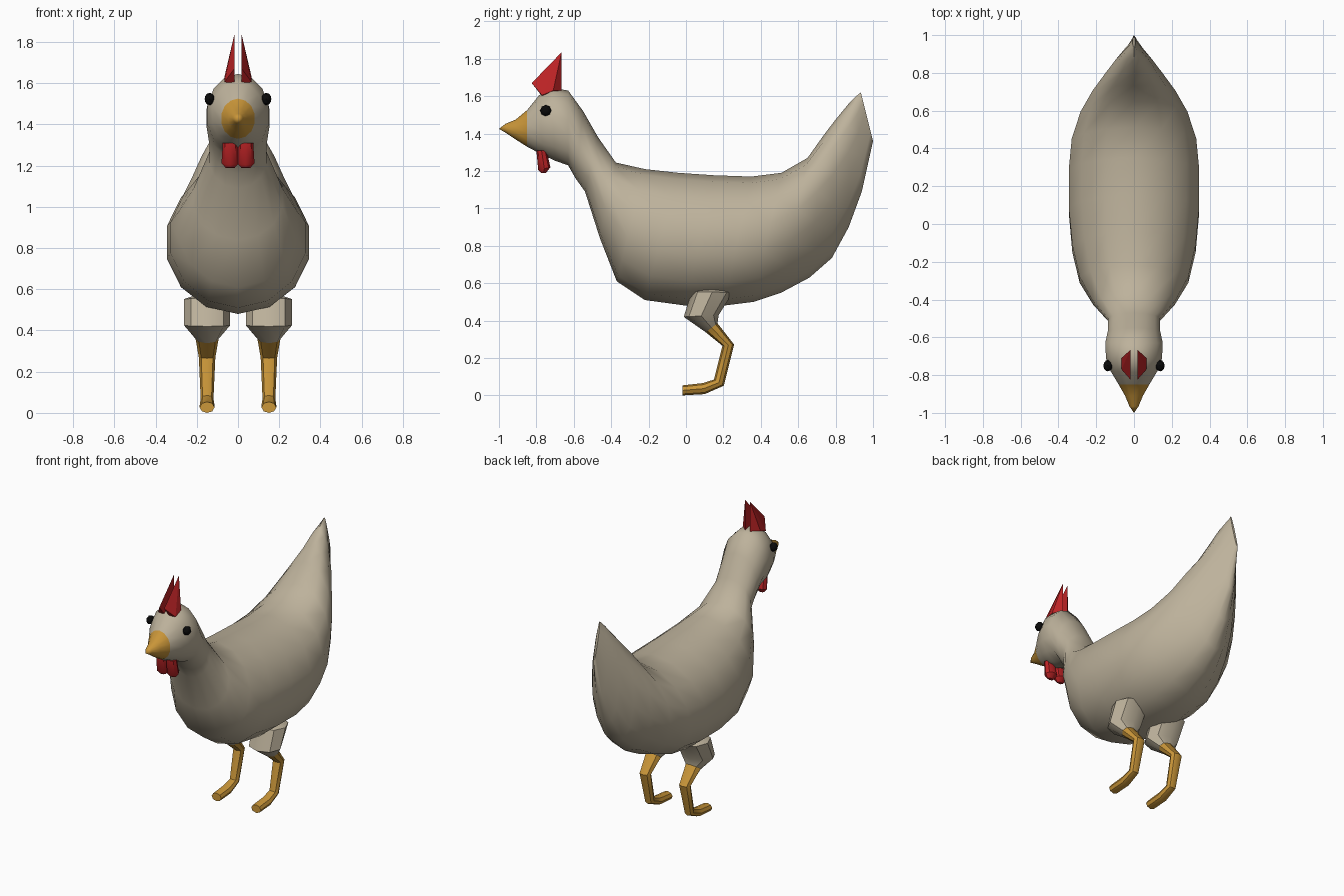
import bpy, bmesh, math
from mathutils import Vector

if "Cube" in bpy.data.objects:
    bpy.data.objects.remove(bpy.data.objects["Cube"])


def material(name, rgb):
    m = bpy.data.materials.new(name)
    m.diffuse_color = (*rgb, 1)
    m.use_nodes = True
    m.node_tree.nodes["Principled BSDF"].inputs["Base Color"].default_value = m.diffuse_color
    return m


CREAM = material("cream feathers", (0.51, 0.445, 0.33))
YELLOW = material("yellow horn", (0.58, 0.30, 0.04))
RED = material("red skin", (0.51, 0.017, 0.019))
BLACK = material("black eye", (0.003, 0.003, 0.003))


def finish(bm, name, mats, angle=40):
    bmesh.ops.recalc_face_normals(bm, faces=bm.faces)
    me = bpy.data.meshes.new(name)
    bm.to_mesh(me)
    bm.free()
    for m in mats:
        me.materials.append(m)
    ob = bpy.data.objects.new(name, me)
    bpy.context.collection.objects.link(ob)
    bpy.ops.object.select_all(action="DESELECT")
    ob.select_set(True)
    bpy.context.view_layer.objects.active = ob
    bpy.ops.object.shade_smooth_by_angle(angle=math.radians(angle))
    return ob


def loft(name, sections, sides, mats, cx=0.0, start=None, rule=None, angle=40):
    """Skin elliptical rings; a section is (y1, z1, y2, z2, half width)."""
    bm = bmesh.new()
    rings = []
    for y1, z1, y2, z2, w in sections:
        a, b = Vector((cx, y1, z1)), Vector((cx, y2, z2))
        mid, half = (a + b) / 2, (a - b) / 2
        ring = []
        for i in range(sides):
            t = 2 * math.pi * i / sides
            ring.append(bm.verts.new(mid + half * math.cos(t) + Vector((w * math.sin(t), 0, 0))))
        rings.append(ring)
    for r, s in zip(rings, rings[1:]):
        for i in range(sides):
            j = (i + 1) % sides
            bm.faces.new((r[i], r[j], s[j], s[i]))
    if start:
        tip = bm.verts.new((cx, *start))
        for i in range(sides):
            bm.faces.new((tip, rings[0][i], rings[0][(i + 1) % sides]))
    else:
        bm.faces.new(rings[0])
    bm.faces.new(rings[-1])
    if rule:
        for f in bm.faces:
            f.material_index = rule(f.calc_center_median())
    return finish(bm, name, mats, angle)


# Body with beak, head, neck and upswept tail as one skin
loft("body", [
    (-0.965, 1.452, -0.965, 1.405, 0.025),
    (-0.91, 1.475, -0.91, 1.368, 0.048),
    (-0.85, 1.525, -0.85, 1.33, 0.083),
    (-0.785, 1.605, -0.765, 1.285, 0.128),
    (-0.72, 1.645, -0.70, 1.255, 0.152),
    (-0.63, 1.63, -0.63, 1.23, 0.156),
    (-0.55, 1.52, -0.59, 1.16, 0.142),
    (-0.47, 1.38, -0.54, 1.09, 0.142),
    (-0.375, 1.245, -0.46, 0.84, 0.222),
    (-0.22, 1.21, -0.37, 0.61, 0.295),
    (-0.04, 1.19, -0.22, 0.51, 0.335),
    (0.15, 1.177, 0.0, 0.48, 0.354),
    (0.35, 1.17, 0.20, 0.48, 0.354),
    (0.51, 1.19, 0.36, 0.50, 0.338),
    (0.65, 1.27, 0.51, 0.55, 0.29),
    (0.735, 1.39, 0.66, 0.63, 0.225),
    (0.80, 1.475, 0.78, 0.735, 0.16),
    (0.87, 1.56, 0.87, 0.90, 0.10),
    (0.91, 1.60, 0.94, 1.09, 0.05),
    (0.935, 1.62, 1.0, 1.36, 0.008),
], 14, [CREAM, YELLOW], start=(-1.0, 1.425),
    rule=lambda c: 1 if c.y < -0.85 else 0, angle=50)

for side, s in (("right", 1), ("left", -1)):
    # Thigh
    loft(side + "_thigh", [
        (0.03, 0.555, 0.25, 0.55, 0.112),
        (-0.012, 0.42, 0.175, 0.43, 0.112),
        (0.105, 0.338, 0.168, 0.385, 0.058),
    ], 8, [CREAM], cx=0.15 * s, start=(0.145, 0.59))
    # Shank and foot
    loft(side + "_leg", [
        (0.10, 0.342, 0.165, 0.39, 0.057),
        (0.195, 0.265, 0.257, 0.272, 0.04),
        (0.15, 0.085, 0.202, 0.052, 0.031),
        (0.09, 0.066, 0.10, 0.007, 0.036),
        (-0.018, 0.054, -0.02, 0.0, 0.036),
    ], 8, [YELLOW], cx=0.15 * s)
    # Wattle
    loft(side + "_wattle", [
        (-0.80, 1.31, -0.745, 1.31, 0.036),
        (-0.79, 1.205, -0.725, 1.22, 0.042),
        (-0.775, 1.19, -0.75, 1.188, 0.022),
    ], 8, [RED], cx=0.038 * s)
    # Comb blade: flat inner face with an outward ridge
    bm = bmesh.new()
    for x, y, z in ((0.018, -0.825, 1.67), (0.018, -0.665, 1.835), (0.018, -0.665, 1.63),
                    (0.018, -0.77, 1.60), (0.066, -0.77, 1.605), (0.066, -0.71, 1.63)):
        bm.verts.new((x * s, y, z))
    bmesh.ops.convex_hull(bm, input=bm.verts)
    finish(bm, side + "_comb", [RED], 15)
    # Eye
    bm = bmesh.new()
    bmesh.ops.create_uvsphere(bm, u_segments=8, v_segments=6, radius=0.03)
    for v in bm.verts:
        v.co = Vector((v.co.z * 0.8 + 0.138 * s, v.co.y - 0.75, v.co.x + 1.523))
    finish(bm, side + "_eye", [BLACK])
